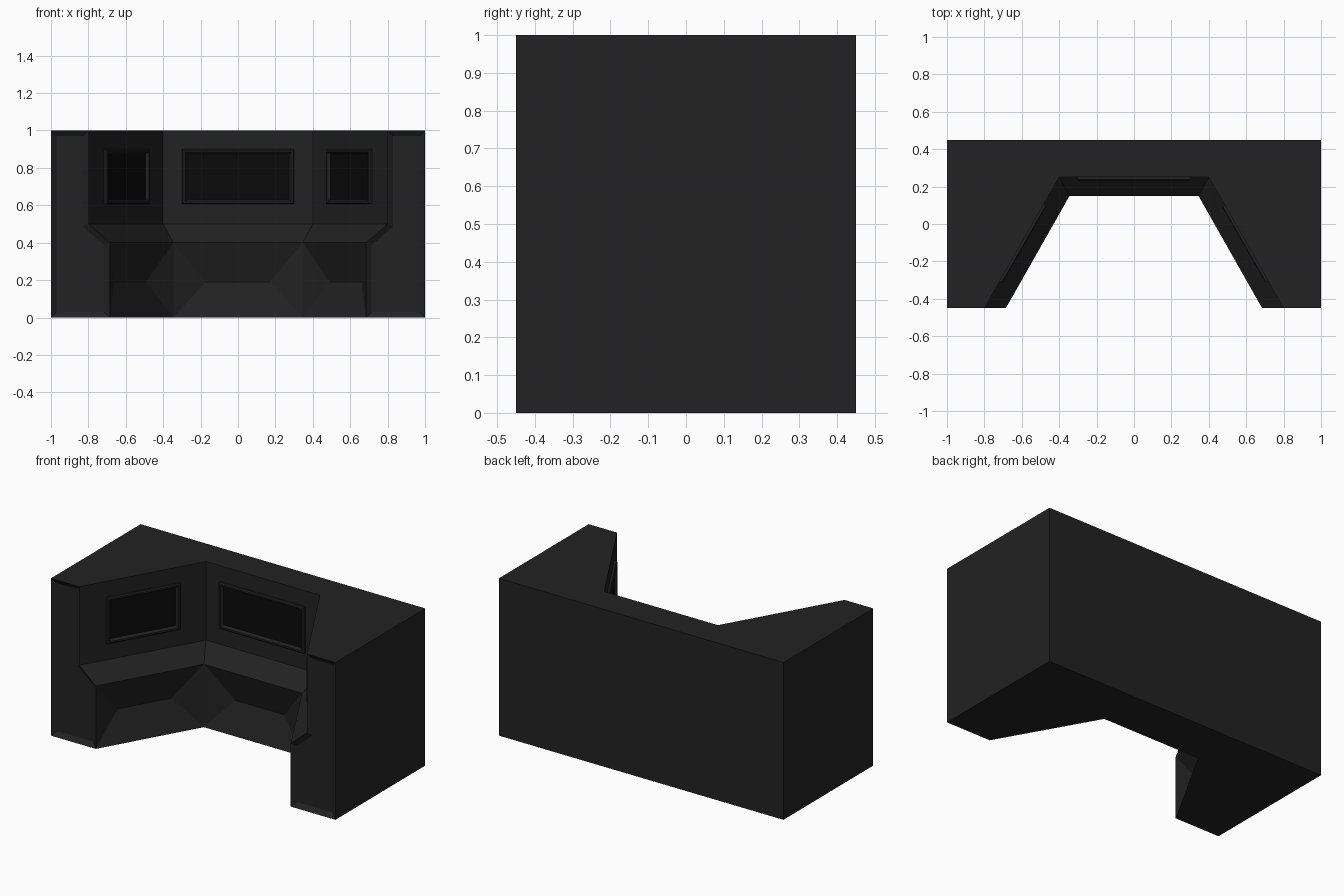
import bpy, bmesh
from mathutils import Vector

if "Cube" in bpy.data.objects:
    bpy.data.objects.remove(bpy.data.objects["Cube"])


def material(name, value):
    m = bpy.data.materials.new(name)
    m.diffuse_color = (value, value, value, 1)
    m.use_nodes = True
    m.node_tree.nodes["Principled BSDF"].inputs["Base Color"].default_value = m.diffuse_color
    return m


BODY = material("dark_casing", 0.016)
SCREEN = material("black_glass", 0.003)


def finish(bm, name, mat):
    mesh = bpy.data.meshes.new(name)
    bm.to_mesh(mesh)
    bm.free()
    mesh.materials.append(mat)
    ob = bpy.data.objects.new(name, mesh)
    bpy.context.collection.objects.link(ob)
    return ob


# Plan of the inner wall: upper (set back) and lower (desk edge) outlines
UPPER = [(-0.8, -0.45), (-0.4, 0.25), (0.4, 0.25), (0.8, -0.45)]
LOWER = [(-0.685, -0.45), (-0.345, 0.15), (0.345, 0.15), (0.685, -0.45)]
OUTER = [(1, -0.45), (1, 0.45), (-1, 0.45), (-1, -0.45)]


def wall_axes(p, q):
    """Direction along a wall and the normal facing the operator."""
    along = (Vector((*q, 0)) - Vector((*p, 0))).normalized()
    return along, Vector((along.y, -along.x, 0))


# Console body: inner wall stacked through four heights, wrapped by a box
bm = bmesh.new()
rings = [[bm.verts.new((x, y, z)) for x, y in plan]
         for plan, z in ((LOWER, 0), (LOWER, 0.4), (UPPER, 0.5), (UPPER, 1))]
bot, top = ([bm.verts.new((x, y, z)) for x, y in OUTER] for z in (0, 1))
bm.faces.new(rings[0] + bot)
bm.faces.new(rings[3] + top)
for i in range(3):
    bm.faces.new((bot[i], bot[i + 1], top[i + 1], top[i]))
    for a, b in zip(rings[1:], rings[2:]):
        bm.faces.new((a[i], a[i + 1], b[i + 1], b[i]))
    # Knee recess below the desk: four facets meeting at a sunken ridge
    along, out = wall_axes(LOWER[i], LOWER[i + 1])
    a, b, c, d = rings[0][i], rings[0][i + 1], rings[1][i + 1], rings[1][i]
    ends = [bm.verts.new(a.co.lerp(b.co, t) - out * 0.07 + Vector((0, 0, 0.19)))
            for t in (0.25, 0.75)]
    bm.faces.new((a, b, ends[1], ends[0]))
    bm.faces.new((d, c, ends[1], ends[0]))
    bm.faces.new((a, d, ends[0]))
    bm.faces.new((b, c, ends[1]))
# Front end faces with a shallow inset panel
end_faces = [bm.faces.new([r[k] for r in rings] + [top[j], bot[j]])
             for k, j in ((0, 3), (3, 0))]
bmesh.ops.recalc_face_normals(bm, faces=bm.faces)
bmesh.ops.inset_region(bm, faces=end_faces, thickness=0.03, depth=-0.02,
                       use_even_offset=True, use_boundary=True)
finish(bm, "console_body", BODY)


# Display: raised frame with a sunken dark screen
def display(name, p, q, half):
    along, out = wall_axes(p, q)
    mid = (Vector((*p, 0)) + Vector((*q, 0))) / 2 + Vector((0, 0, 0.753))

    def loop(bm, inset, depth):
        w, h = half - inset, 0.147 - inset
        return [bm.verts.new(mid + along * w * sx + Vector((0, 0, h * sz)) + out * depth)
                for sx, sz in ((-1, -1), (1, -1), (1, 1), (-1, 1))]

    bm = bmesh.new()
    loops = [loop(bm, i, d) for i, d in
             ((0, -0.001), (0, 0.012), (0.006, 0.018), (0.016, 0.018), (0.026, 0.002))]
    for a, b in zip(loops, loops[1:]):
        for i in range(4):
            j = (i + 1) % 4
            bm.faces.new((a[i], a[j], b[j], b[i]))
    finish(bm, name + "_frame", BODY)
    bm = bmesh.new()
    bm.faces.new(loop(bm, 0.026, 0.002))
    finish(bm, name + "_screen", SCREEN)


for i, (name, half) in enumerate((("left", 0.235), ("centre", 0.3), ("right", 0.235))):
    display(name, UPPER[i], UPPER[i + 1], half)
